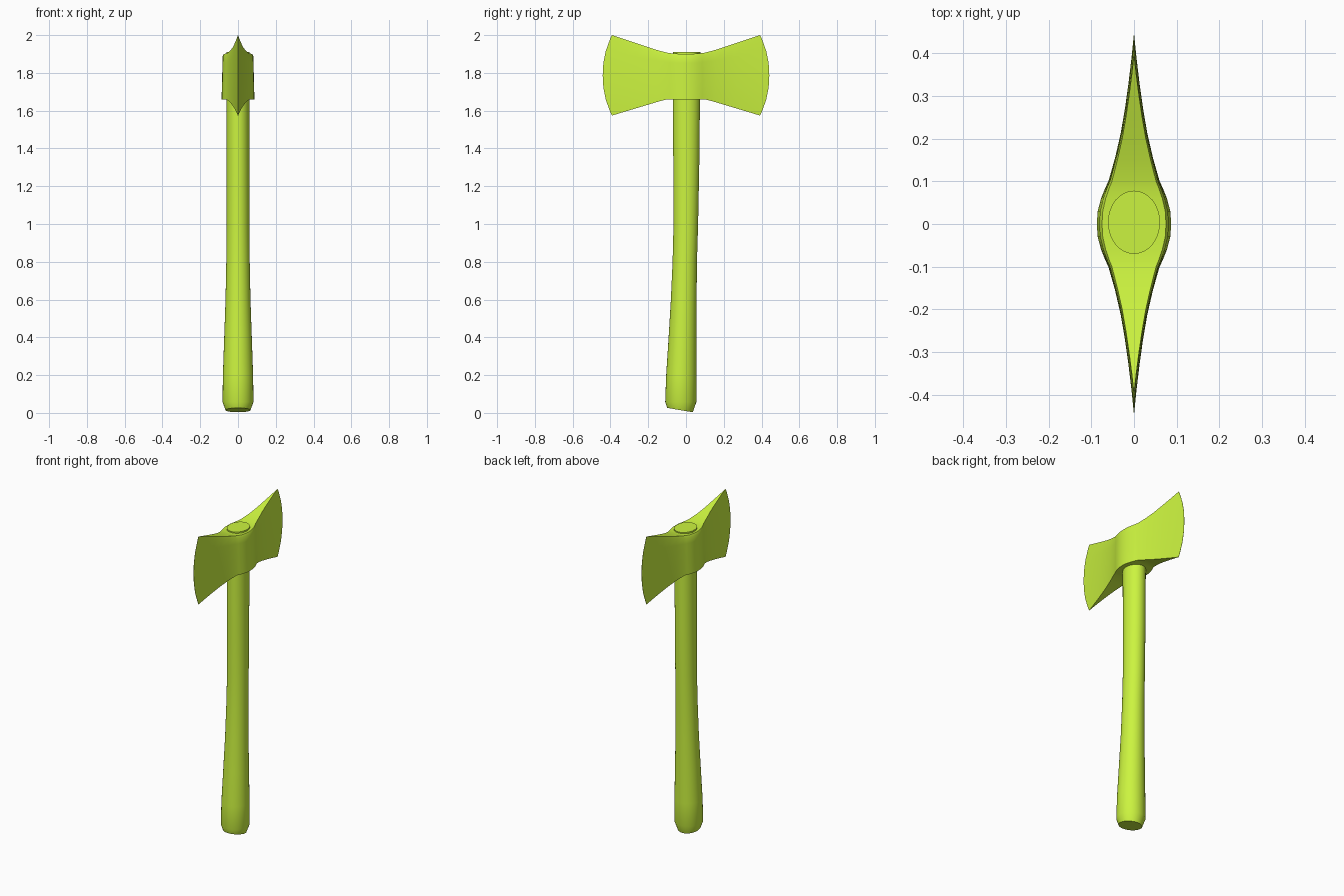
import bpy, math

if "Cube" in bpy.data.objects:
    bpy.data.objects.remove(bpy.data.objects["Cube"])

mat = bpy.data.materials.new("lime")
mat.diffuse_color = (0.6, 0.9, 0.05, 1)
mat.use_nodes = True
mat.node_tree.nodes["Principled BSDF"].inputs["Base Color"].default_value = mat.diffuse_color


def loft(name, rings, angle):
    """Skin a list of equal-length rings and cap both ends."""
    n = len(rings[0])
    verts = [v for r in rings for v in r]
    faces = [(i*n + j, i*n + (j+1) % n, (i+1)*n + (j+1) % n, (i+1)*n + j)
             for i in range(len(rings)-1) for j in range(n)]
    faces.append(tuple(reversed(range(n))))
    faces.append(tuple(range(len(verts)-n, len(verts))))
    me = bpy.data.meshes.new(name)
    me.from_pydata(verts, [], faces)
    me.materials.append(mat)
    ob = bpy.data.objects.new(name, me)
    bpy.context.collection.objects.link(ob)
    bpy.ops.object.select_all(action='DESELECT')
    ob.select_set(True)
    bpy.context.view_layer.objects.active = ob
    bpy.ops.object.mode_set(mode='EDIT')
    bpy.ops.mesh.select_all(action='SELECT')
    bpy.ops.mesh.normals_make_consistent(inside=False)
    bpy.ops.object.mode_set(mode='OBJECT')
    bpy.ops.object.shade_smooth_by_angle(angle=math.radians(angle))
    return ob


def sample(table, x):
    """Linear lookup in a list of (x, value)."""
    for (a, va), (b, vb) in zip(table, table[1:]):
        if x <= b:
            return va + (vb-va)*(x-a)/(b-a)
    return table[-1][1]


# handle: z, half width, back y, front y, slant of the section
sections = [(0.015, 0.066, -0.100, 0.036, -0.17), (0.058, 0.082, -0.110, 0.055, 0),
            (0.2, 0.080, -0.105, 0.055, 0), (0.4, 0.073, -0.092, 0.055, 0),
            (0.6, 0.066, -0.080, 0.056, 0), (0.8, 0.062, -0.071, 0.058, 0),
            (1.0, 0.060, -0.066, 0.064, 0), (1.3, 0.060, -0.067, 0.070, 0),
            (1.66, 0.060, -0.070, 0.074, 0), (1.91, 0.061, -0.070, 0.078, 0)]
rings = []
for z, w, y0, y1, slant in sections:
    ring = []
    for k in range(32):
        a = 2*math.pi*k/32
        dy = (y1-y0)/2*math.sin(a)
        ring.append((w*math.cos(a), (y0+y1)/2 + dy, z + slant*dy))
    rings.append(ring)
loft("handle", rings, 25)

# double-bit head: distance from centre -> top, bottom, half thickness
top = [(0, 1.9), (0.07, 1.902), (0.1, 1.907), (0.15, 1.92), (0.2, 1.936), (0.3, 1.97), (0.392, 2.0)]
bottom = [(0, 1.66), (0.1, 1.66), (0.15, 1.647), (0.2, 1.632), (0.3, 1.602), (0.392, 1.574)]
thick = [(0, 0.087), (0.03, 0.085), (0.06, 0.077), (0.085, 0.067), (0.1, 0.060), (0.15, 0.045),
         (0.2, 0.032), (0.25, 0.022), (0.3, 0.0135), (0.35, 0.006), (0.392, 0.0006)]
stations = [0, 0.03, 0.06, 0.085, 0.1, 0.15, 0.2, 0.25, 0.3, 0.35, 0.392]
stations = [-s for s in reversed(stations[1:])] + stations
levels = [-1, -0.9, -0.6, -0.3, 0, 0.3, 0.6, 0.9, 1]
rings = []
for s in stations:
    d = abs(s)
    zt, zb, w = sample(top, d), sample(bottom, d), sample(thick, d)
    side = []
    for t in levels:
        y = s + math.copysign(0.049*(d/0.392)**2*(1-abs(t)**2.2), s)
        x = w*(1 - 0.07*(t+1)/2 - (0.07 if t == 1 else 0))
        side.append((x, y, (zt+zb)/2 + t*(zt-zb)/2))
    rings.append(side + [(-x, y, z) for x, y, z in reversed(side)])
loft("axe_head", rings, 35)
